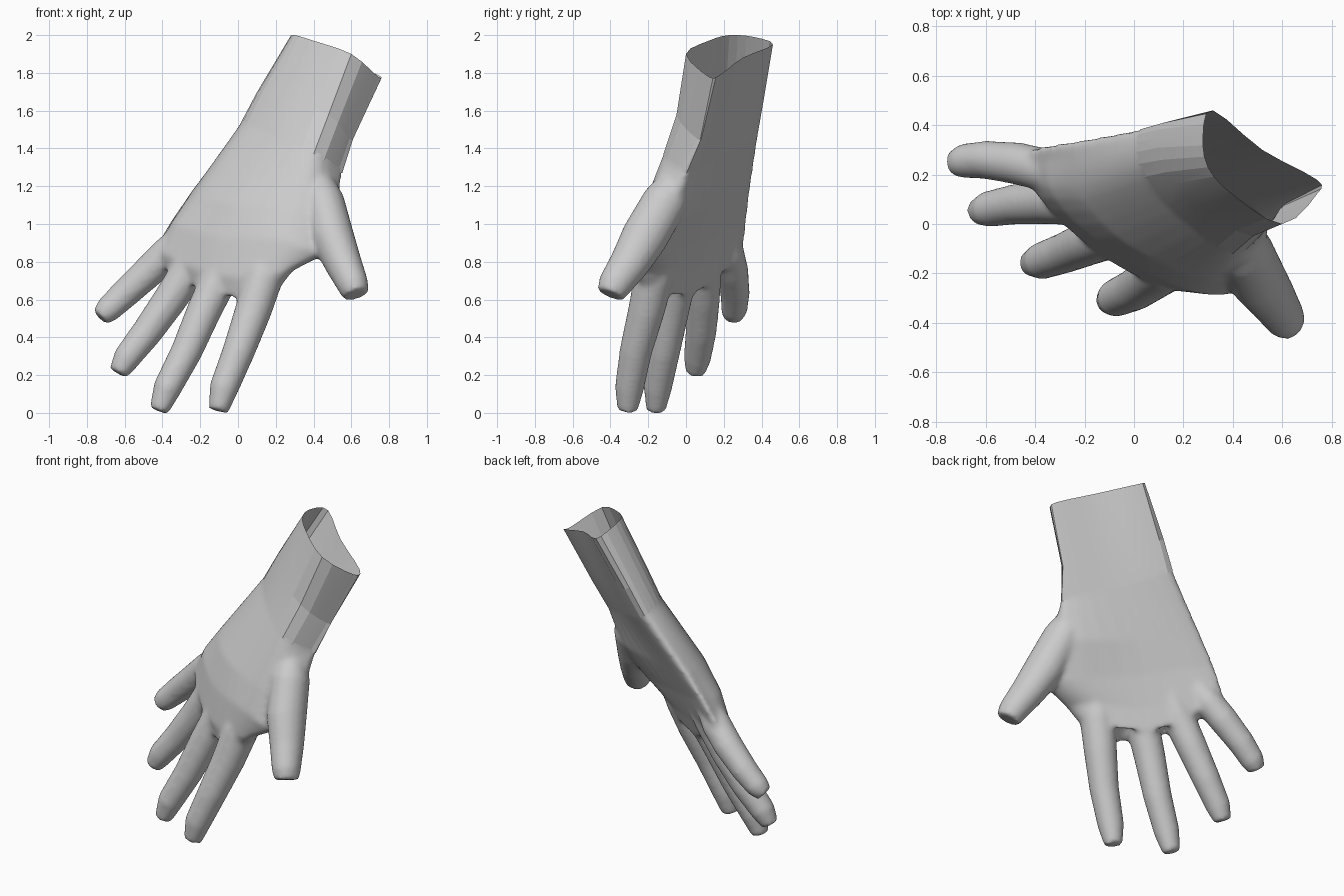
import bpy, bmesh, math
from mathutils import Vector

if "Cube" in bpy.data.objects:
    bpy.data.objects.remove(bpy.data.objects["Cube"])

skin = bpy.data.materials.new("plain_grey")
skin.diffuse_color = (0.6, 0.6, 0.6, 1)
skin.use_nodes = True
skin.node_tree.nodes["Principled BSDF"].inputs["Base Color"].default_value = skin.diffuse_color


def closed_curve(pts, n):
    """Smooth closed ring through the control points, n steps per span."""
    p = [Vector(q) for q in pts]
    out = []
    for i in range(len(p)):
        a, b, c, d = (p[(i + k) % len(p)] for k in (-1, 0, 1, 2))
        for s in range(n):
            t = s / n
            out.append(0.5 * (2 * b + (c - a) * t + (2 * a - 5 * b + 4 * c - d) * t * t
                              + (3 * b - a - 3 * c + d) * t ** 3))
    return out


def loft(bm, rings, caps=True):
    loops = [[bm.verts.new(v) for v in r] for r in rings]
    faces = []
    for a, b in zip(loops, loops[1:]):
        for i in range(len(a)):
            j = (i + 1) % len(a)
            faces.append(bm.faces.new((a[i], a[j], b[j], b[i])))
    if caps:
        faces += [bm.faces.new(loops[0]), bm.faces.new(loops[-1])]
    bmesh.ops.recalc_face_normals(bm, faces=faces)


def digit(bm, path, rx, squash=1.0):
    """Tapered tube along a path; squash narrows it sideways."""
    p = [Vector(q) for q in path]
    rings = []
    for i, c in enumerate(p):
        d = (p[min(i + 1, len(p) - 1)] - p[max(i - 1, 0)]).normalized()
        v = d.cross(Vector((1, 0, 0))).normalized()
        u = v.cross(d).normalized()
        rings.append([c + rx[i] * (u * math.cos(a) * squash + v * math.sin(a))
                      for a in (2 * math.pi * k / 16 for k in range(16))])
    loft(bm, rings)


def finish(bm, name, angle):
    me = bpy.data.meshes.new(name)
    bm.to_mesh(me)
    bm.free()
    if not me.materials:
        me.materials.append(skin)
    ob = bpy.data.objects.new(name, me)
    bpy.context.collection.objects.link(ob)
    bpy.ops.object.select_all(action='DESELECT')
    ob.select_set(True)
    bpy.context.view_layer.objects.active = ob
    bpy.ops.object.shade_smooth_by_angle(angle=math.radians(angle))
    return ob


# Arm sections: palm corner, outer side, back of hand, thumb side, palm middle
top = [(.32, .46, 1.95), (.28, .36, 1.99), (.30, .23, 2.0), (.40, .12, 1.97),
       (.60, .0, 1.9), (.74, .12, 1.78), (.74, .18, 1.79), (.52, .30, 1.88)]
mid = [(.15, .41, 1.65), (.10, .35, 1.69), (.13, .21, 1.70), (.26, .07, 1.66),
       (.48, -.05, 1.58), (.59, .06, 1.45), (.59, .10, 1.47), (.38, .25, 1.56)]
low = [(.06, .38, 1.48), (.01, .33, 1.52), (.04, .19, 1.52), (.20, .01, 1.46),
       (.40, -.12, 1.37), (.53, -.03, 1.28), (.53, .03, 1.28), (.30, .20, 1.37)]
# Palm sections down to the finger webs
palm = [(-.20, .335, 1.17), (-.245, .27, 1.17), (-.21, .10, 1.15), (-.02, -.09, 1.11),
        (.30, -.23, 1.08), (.51, -.17, 1.06), (.47, -.02, 1.05), (.12, .16, 1.10)]
web = [(-.31, .315, 1.02), (-.35, .26, 1.01), (-.32, .10, 1.0), (-.10, -.11, .93),
       (.22, -.27, .92), (.43, -.27, .84), (.40, -.12, .85), (.03, .11, .92)]
knuckles = [(-.37, .30, .90), (-.43, .25, .88), (-.39, .11, .84), (-.16, -.11, .74),
            (.12, -.26, .72), (.28, -.25, .75), (.24, -.11, .75), (-.07, .08, .75)]
webbing = [(-.40, .285, .83), (-.43, .25, .82), (-.39, .15, .76), (-.21, -.04, .65),
           (.03, -.20, .60), (.18, -.21, .63), (.16, -.12, .63), (-.13, .06, .63)]

# Hand: palm and digits merged into one skin
bm = bmesh.new()
loft(bm, [closed_curve(r, 4) for r in (mid, low, palm, web, knuckles, webbing)])
digit(bm, [(-.28, .19, .95), (-.375, .222, .845), (-.47, .245, .75), (-.60, .26, .63),
           (-.69, .255, .545), (-.73, .245, .505)],
      [.07, .088, .087, .079, .071, .052])                      # little finger
digit(bm, [(-.17, .10, .90), (-.25, .09, .77), (-.36, .09, .60), (-.48, .08, .43),
           (-.59, .06, .29), (-.635, .05, .21)],
      [.085, .097, .091, .083, .074, .052])                     # ring finger
digit(bm, [(-.03, -.01, .87), (-.09, -.04, .73), (-.18, -.075, .54), (-.275, -.115, .32),
           (-.375, -.15, .13), (-.42, -.16, .01)],
      [.09, .1, .093, .084, .076, .052])                        # middle finger
digit(bm, [(.19, -.14, .87), (.135, -.17, .72), (.08, -.21, .54), (.005, -.265, .33),
           (-.075, -.30, .13), (-.105, -.31, .01)],
      [.09, .106, .098, .087, .078, .054])                      # index finger
digit(bm, [(.41, -.02, 1.28), (.45, -.11, 1.12), (.50, -.22, .93), (.558, -.30, .79),
           (.61, -.38, .675), (.625, -.40, .625)],
      [.07, .122, .125, .107, .09, .076], .93)                  # thumb
hand = finish(bm, "hand", 40)
rm = hand.modifiers.new("merge", 'REMESH')
rm.mode = 'VOXEL'
rm.voxel_size = 0.013
sm = hand.modifiers.new("soften", 'SMOOTH')
sm.factor, sm.iterations = 0.5, 14
dg = bpy.context.evaluated_depsgraph_get()
merged = bpy.data.meshes.new_from_object(hand.evaluated_get(dg))
bpy.data.objects.remove(hand)

# Open the hand where the wrist begins
bm = bmesh.new()
bm.from_mesh(merged)
A, C, F = (Vector(low[i]) for i in (0, 3, 5))
n = (C - A).cross(F - A).normalized()
if n.z < 0:
    n.negate()
bmesh.ops.bisect_plane(bm, geom=bm.verts[:] + bm.edges[:] + bm.faces[:],
                       plane_co=A + n * 0.02, plane_no=n, clear_outer=True)
finish(bm, "hand", 60)

# Wrist: open faceted sleeve
bm = bmesh.new()
loft(bm, [closed_curve(r, 3) for r in (top, mid, low)], caps=False)
finish(bm, "wrist", 8)
